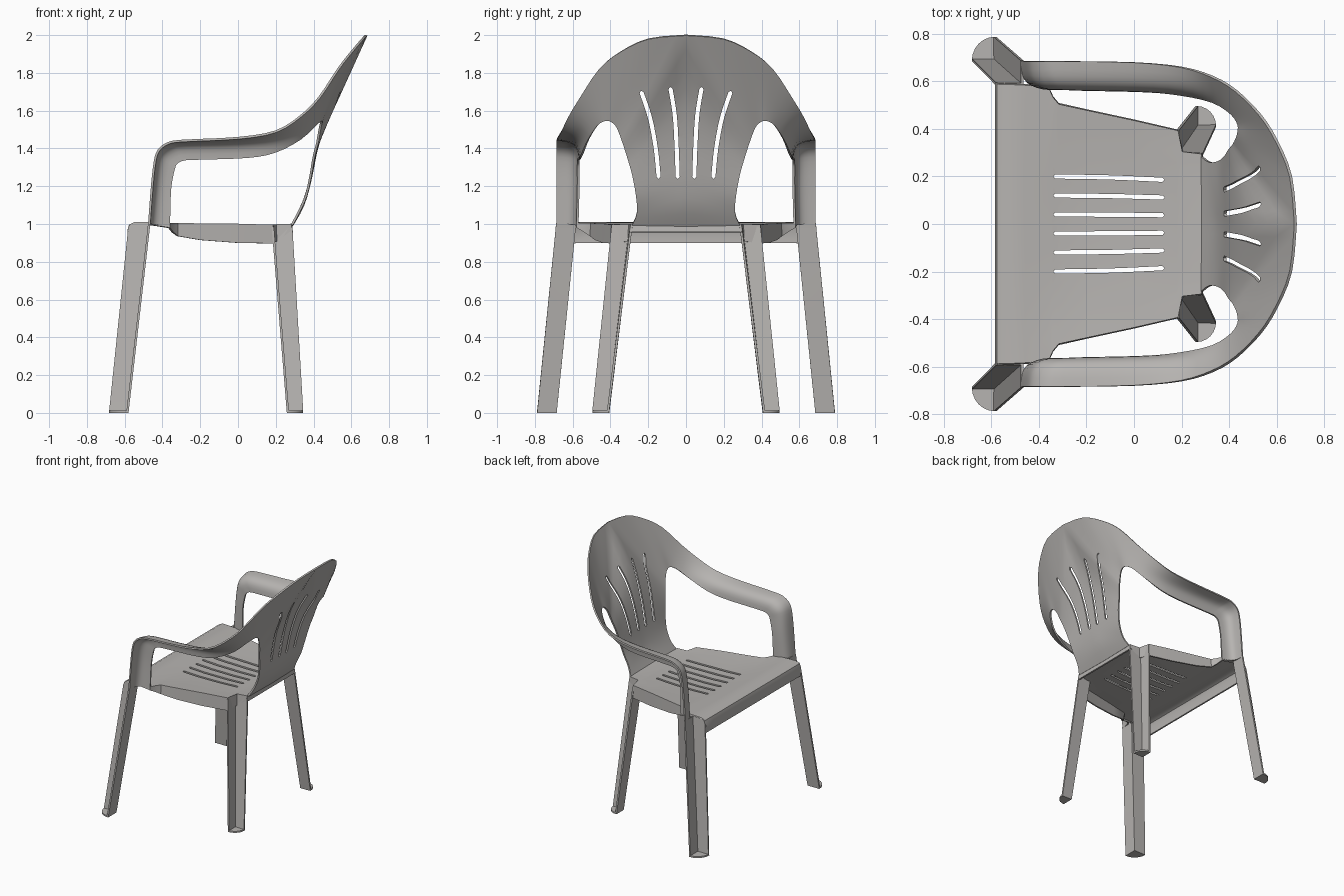
import bpy, bmesh, math
from mathutils import Vector

if "Cube" in bpy.data.objects:
    bpy.data.objects.remove(bpy.data.objects["Cube"])

plastic = bpy.data.materials.new("grey plastic")
plastic.diffuse_color = (0.47, 0.455, 0.44, 1)
plastic.use_nodes = True
plastic.node_tree.nodes["Principled BSDF"].inputs["Base Color"].default_value = plastic.diffuse_color
T = 0.012  # shell thickness


def new_object(name, verts, faces):
    me = bpy.data.meshes.new(name)
    me.from_pydata([tuple(v) for v in verts], [], faces)
    bm = bmesh.new()
    bm.from_mesh(me)
    bmesh.ops.recalc_face_normals(bm, faces=bm.faces)
    bm.to_mesh(me)
    bm.free()
    ob = bpy.data.objects.new(name, me)
    bpy.context.scene.collection.objects.link(ob)
    return ob


def grid_faces(rows, cols):
    return [(i * cols + j, i * cols + j + 1, (i + 1) * cols + j + 1, (i + 1) * cols + j)
            for i in range(rows - 1) for j in range(cols - 1)]


def finish(ob, mirror=False, cutter=None):
    """Mirror, thicken, cut slots, shade."""
    if mirror:
        m = ob.modifiers.new("mirror", 'MIRROR')
        m.use_axis = (False, True, False)
        m.merge_threshold = 0.0005
    s = ob.modifiers.new("shell", 'SOLIDIFY')
    s.thickness, s.offset, s.use_even_offset = T, 0, True
    if cutter:
        b = ob.modifiers.new("slots", 'BOOLEAN')
        b.object, b.operation, b.solver = cutter, 'DIFFERENCE', 'EXACT'
    bpy.ops.object.select_all(action='DESELECT')
    bpy.context.view_layer.objects.active = ob
    ob.select_set(True)
    for m in list(ob.modifiers):
        bpy.ops.object.modifier_apply(modifier=m.name)
    ob.data.materials.clear()
    ob.data.materials.append(plastic)
    bpy.ops.object.shade_smooth_by_angle(angle=math.radians(38))
    if cutter:
        bpy.data.objects.remove(cutter)


def catmull(pts, n):
    pts = [Vector(p) for p in pts]
    out = []
    for i in range(len(pts) - 1):
        p0, p1, p2 = pts[max(i - 1, 0)], pts[i], pts[i + 1]
        p3 = pts[min(i + 2, len(pts) - 1)]
        for k in range(n):
            t = k / n
            out.append(0.5 * (2 * p1 + (p2 - p0) * t + (2 * p0 - 5 * p1 + 4 * p2 - p3) * t * t
                              + (3 * p1 - p0 - 3 * p2 + p3) * t ** 3))
    return out + [pts[-1]]


def slot_cutter(name, paths, r, lo, hi, place):
    """Round-ended prisms following 2D paths."""
    verts, faces = [], []
    for path in paths:
        p = catmull(path, 4)
        left, right = [], []
        for i, q in enumerate(p):
            d = (p[min(i + 1, len(p) - 1)] - p[max(i - 1, 0)]).normalized()
            n = Vector((-d.y, d.x)) * r
            left.append(q + n)
            right.append(q - n)
        e, s = (p[-1] - p[-2]).normalized() * r, (p[0] - p[1]).normalized() * r
        ring = left + [p[-1] + e] + right[::-1] + [p[0] + s]
        b, c = len(verts), len(ring)
        verts += [place(q, lo) for q in ring] + [place(q, hi) for q in ring]
        faces += [tuple(range(b, b + c)), tuple(range(b + 2 * c - 1, b + c - 1, -1))]
        faces += [(b + i, b + (i + 1) % c, b + c + (i + 1) % c, b + c + i) for i in range(c)]
    ob = new_object(name, verts, faces)
    ob.hide_render = True
    return ob


# Backrest and arms: one band from the outer rim / centre line to the opening edge
arm = [  # outer edge, rounded corner control, inner edge
    ((-.47, .685, 1.0), (-.47, .58, 1.0), (-.36, .575, .99)),
    ((-.455, .685, 1.2), (-.45, .575, 1.2), (-.355, .57, 1.18)),
    ((-.44, .685, 1.33), (-.435, .575, 1.33), (-.335, .57, 1.29)),
    ((-.42, .685, 1.39), (-.41, .57, 1.385), (-.32, .57, 1.32)),
    ((-.375, .685, 1.425), (-.36, .57, 1.42), (-.29, .57, 1.335)),
    ((-.3, .685, 1.44), (-.29, .57, 1.435), (-.23, .567, 1.34)),
    ((0, .68, 1.455), (0, .565, 1.44), (.05, .56, 1.35)),
    ((.2, .66, 1.49), (.2, .56, 1.455), (.2, .545, 1.38)),
    ((.33, .62, 1.57), (.33, .545, 1.5), (.33, .515, 1.45)),
    ((.43, .56, 1.67), (.41, .51, 1.58), (.41, .465, 1.525))]
back = [  # rim then centre line, opening edge
    ((.53, .46, 1.82), (.44, .42, 1.548)), ((.60, .35, 1.91), (.44, .385, 1.535)),
    ((.66, .2, 1.98), (.432, .36, 1.5)), ((.68, 0, 2.0), (.42, .335, 1.43)),
    ((.52, 0, 1.72), (.40, .31, 1.35)), ((.435, 0, 1.48), (.385, .285, 1.26)),
    ((.385, 0, 1.24), (.36, .265, 1.15)), ((.345, 0, 1.1), (.32, .26, 1.06)),
    ((.285, 0, .99), (.285, .285, .995))]
stations = arm + [(o, (Vector(o) + Vector(i)) / 2, i) for o, i in back]
# the rim turns a corner at the top centre, so the path is split there
top = len(arm) + 3
N, COLS = 3, 9
tracks = []
for k in range(3):
    pts = [s[k] for s in stations]
    tracks.append(catmull(pts[:top + 1], N)[:-1] + catmull(pts[top:], N))
verts = []
for o, c, i in zip(*tracks):
    for j in range(COLS):
        t = j / (COLS - 1)
        a, b, d = (1 - t) ** 2, 2 * 1.5 * t * (1 - t), t * t
        verts.append((a * o + b * c + d * i) / (a + b + d))
backrest = new_object("backrest_and_arms", verts, grid_faces(len(tracks[0]), COLS))
half = [[(.145, 1.25), (.16, 1.4), (.19, 1.56), (.235, 1.695)],
        [(.044, 1.25), (.05, 1.42), (.06, 1.58), (.082, 1.715)]]
paths = half + [[(-y, z) for y, z in p] for p in half]
finish(backrest, True, slot_cutter("back_slot_cutter", paths, .011, .2, .8,
                                   lambda q, h: (h, q.x, q.y)))

# Seat: lofted rows with a rounded front, dished middle and side skirts
rows = [  # x, z, half width, skirt drop
    (-.578, .90, .585, .005), (-.58, .965, .585, .005), (-.572, .992, .585, .005),
    (-.545, 1.005, .585, .005), (-.46, 1.005, .58, .01), (-.365, 1.0, .572, .02),
    (-.345, 1.0, .53, .045), (-.32, .998, .5, .062), (-.2, .997, .473, .082),
    (0, .995, .43, .095), (.18, .99, .388, .093), (.2, .988, .3, .08),
    (.28, .995, .29, .03), (.285, .957, .29, .004)]
M = 12
verts = []
for x, z, w, drop in rows:
    dish = .02 * max(0, 1 - ((x + .12) / .38) ** 2)
    verts.append((x, -w - .004, z - drop))
    for j in range(M + 1):
        f = 2 * j / M - 1
        verts.append((x, f * w, z - dish * (1 - f * f)))
    verts.append((x, w + .004, z - drop))
seat = new_object("seat", verts, grid_faces(len(rows), M + 3))
paths = [[(-.33, y), (-.1, y * .98), (.12, y * .93)] for y in (-.2, -.12, -.04, .04, .12, .2)]
finish(seat, False, slot_cutter("seat_slot_cutter", paths, .009, .8, 1.2,
                                lambda q, h: (q.x, q.y, h)))


# Legs: angle sections open to the outside, with quarter-round foot plates
def legs(name, levels):
    verts = [(x, y, z) for z, *pts in levels for x, y in pts]
    faces = grid_faces(len(levels), 3)
    n = len(verts)
    a, c, b = (Vector(v) for v in verts[-3:])
    arc = [c + (a - c) * math.cos(t) + (b - c) * math.sin(t)
           for t in (math.pi / 2 * k / 6 for k in range(1, 6))]
    faces.append((n - 2, n - 3, *range(n, n + 5), n - 1))
    finish(new_object(name, verts + arc, faces), True)


legs("front_legs", [(1.004, (-.555, .587), (-.47, .587), (-.47, .688)),
                    (.998, (-.572, .588), (-.471, .588), (-.471, .689)),
                    (.975, (-.582, .59), (-.473, .59), (-.473, .69)),
                    (.006, (-.682, .69), (-.585, .69), (-.585, .788))])
legs("back_legs", [(.985, (.288, .29), (.184, .295), (.184, .395)),
                   (.006, (.345, .413), (.264, .411), (.264, .496))])
